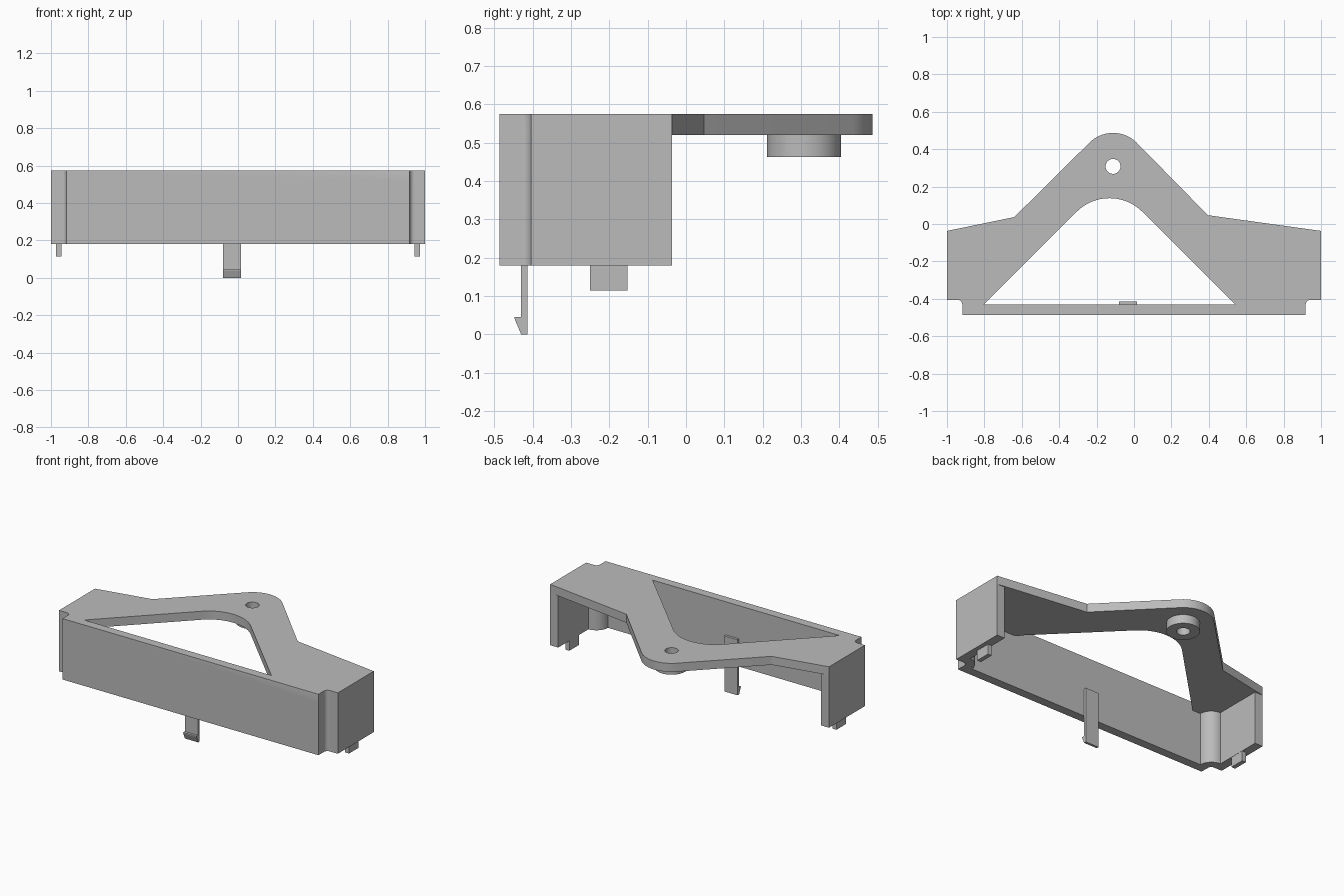
import bpy, bmesh
from math import sin, cos, radians
from mathutils import Matrix

cube = bpy.data.objects.get("Cube")
if cube:
    bpy.data.objects.remove(cube, do_unlink=True)

grey = bpy.data.materials.new("plain grey")
grey.use_nodes = True
grey.diffuse_color = (0.5, 0.5, 0.5, 1)
grey.node_tree.nodes["Principled BSDF"].inputs["Base Color"].default_value = (0.5, 0.5, 0.5, 1)


def arc(cx, cy, r, start, end, n=10):
    """Points on an arc, angles in degrees."""
    angles = [radians(start + (end - start) * i / n) for i in range(n + 1)]
    return [(cx + r * cos(a), cy + r * sin(a)) for a in angles]


def mirrored(points):
    """The points followed by their mirror images in reverse order."""
    return points + [(-x, y) for x, y in reversed(points)]


def prism(name, points, low, high, matrix=Matrix()):
    """Extrude a flat outline from low to high along its own z axis."""
    bm = bmesh.new()
    face = bm.faces.new([bm.verts.new((x, y, low)) for x, y in points])
    top = bmesh.ops.extrude_face_region(bm, geom=[face])["geom"]
    moved = [v for v in top if isinstance(v, bmesh.types.BMVert)]
    bmesh.ops.translate(bm, verts=moved, vec=(0, 0, high - low))
    bm.transform(matrix)
    bmesh.ops.recalc_face_normals(bm, faces=bm.faces)
    mesh = bpy.data.meshes.new(name)
    bm.to_mesh(mesh)
    bm.free()
    mesh.materials.append(grey)
    obj = bpy.data.objects.new(name, mesh)
    bpy.context.collection.objects.link(obj)
    return obj


def combine(target, tool, operation):
    """Apply a boolean and discard the tool object."""
    mod = target.modifiers.new("combine", "BOOLEAN")
    mod.object, mod.operation, mod.solver = tool, operation, "EXACT"
    bpy.ops.object.select_all(action="DESELECT")
    bpy.context.view_layer.objects.active = target
    target.select_set(True)
    bpy.ops.object.modifier_apply(modifier=mod.name)
    bpy.data.objects.remove(tool, do_unlink=True)


# Main heights and wall positions
BASE, UNDER, TOP = 0.18, 0.52, 0.575
FRONT, BACK, INNER_X, INNER_Y = -0.487, -0.037, 0.943, -0.43
HOLE_X, HOLE_Y = -0.112, 0.308

# Side edge with the filleted corner notch, running from back to front
side = [(1, BACK), (1, INNER_Y + 0.025)]
side += arc(INNER_X, INNER_Y, 0.025, 90, 180, 8) + [(INNER_X - 0.025, FRONT)]

# Top plate with rounded peak
peak = [(-0.64, 0.037)] + arc(HOLE_X, HOLE_Y, 0.179, 135, 45, 16) + [(0.395, 0.047)]
body = prism("cover_body", mirrored(side) + peak, UNDER, TOP)

# Triangular window with rounded top
window = [(-0.802, INNER_Y)] + arc(-0.131, -0.111, 0.249, 135, 45, 16) + [(0.54, INNER_Y)]
combine(body, prism("window_cutter", window, 0.4, 0.7), "DIFFERENCE")

# Round boss and bore
boss = arc(HOLE_X, HOLE_Y, 0.097, 0, 360, 48)[:-1]
combine(body, prism("boss", boss, 0.463, 0.55), "UNION")
bore = arc(HOLE_X, HOLE_Y, 0.04, 0, 360, 32)[:-1]
combine(body, prism("bore_cutter", bore, 0.4, 0.7), "DIFFERENCE")

# Front and side walls, wrapping round the notches
inner = [(INNER_X, BACK)] + arc(INNER_X, INNER_Y, 0.082, 90, 180, 12)
walls = mirrored(side) + [(-x, y) for x, y in inner] + inner[::-1]
combine(body, prism("walls", walls, BASE, TOP), "UNION")

bpy.context.view_layer.objects.active = body
body.select_set(True)
bpy.ops.object.shade_smooth_by_angle(angle=radians(30))

# Locating tabs under the side walls
for name, sign in (("left_tab", 1), ("right_tab", -1)):
    tab = [(sign * x, y) for x, y in ((0.944, -0.25), (0.972, -0.25), (0.972, -0.153), (0.944, -0.153))]
    prism(name, tab, 0.115, BASE + 0.02)

# Snap clip: profile in y and z, extruded along x
clip = [(-0.414, 0), (-0.43, 0), (-0.447, 0.04), (-0.447, 0.046),
        (-0.431, 0.046), (-0.431, 0.36), (-0.414, 0.36)]
to_yz = Matrix(((0, 0, 1, 0), (1, 0, 0, 0), (0, 1, 0, 0), (0, 0, 0, 1)))
prism("snap_clip", clip, -0.08, 0.015, to_yz)
